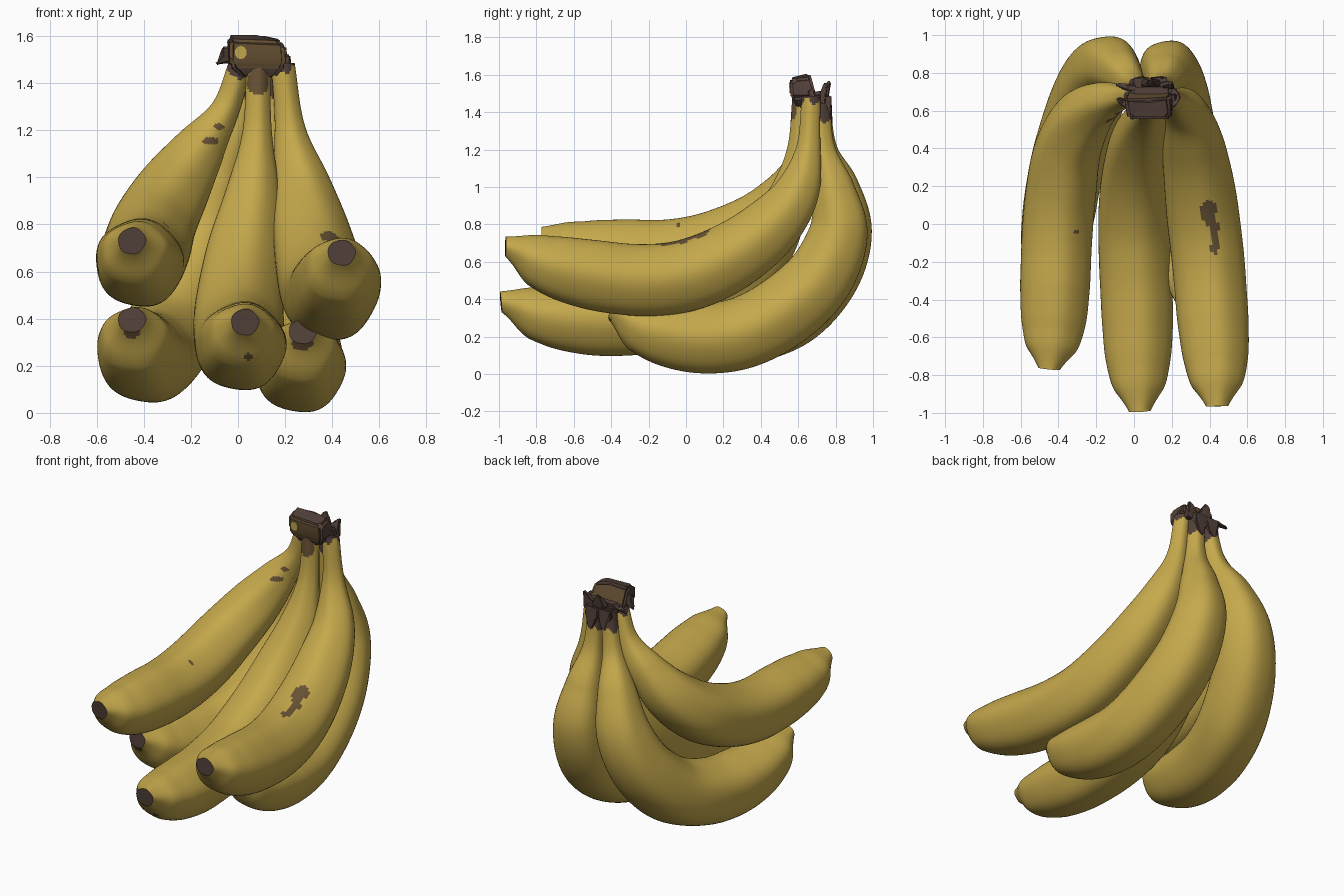
import bpy, bmesh, math, random
from mathutils import Vector

random.seed(4)
if "Cube" in bpy.data.objects:
    bpy.data.objects.remove(bpy.data.objects["Cube"])


def material(name, rgb):
    m = bpy.data.materials.new(name)
    m.use_nodes = True
    m.diffuse_color = (*rgb, 1)
    bsdf = m.node_tree.nodes["Principled BSDF"]
    bsdf.inputs["Base Color"].default_value = (*rgb, 1)
    bsdf.inputs["Roughness"].default_value = 0.7
    return m


peel = material("peel_yellow", (0.56, 0.395, 0.072))
dark = material("dark_brown", (0.085, 0.052, 0.042))
bruise = material("bruise_brown", (0.14, 0.085, 0.035))
PALETTE = (peel, dark, bruise)


def finish(name, bm, angle):
    bmesh.ops.recalc_face_normals(bm, faces=bm.faces[:])
    mesh = bpy.data.meshes.new(name)
    bm.to_mesh(mesh)
    bm.free()
    ob = bpy.data.objects.new(name, mesh)
    bpy.context.collection.objects.link(ob)
    for m in PALETTE:
        mesh.materials.append(m)
    bpy.ops.object.select_all(action="DESELECT")
    ob.select_set(True)
    bpy.context.view_layer.objects.active = ob
    bpy.ops.object.shade_smooth_by_angle(angle=math.radians(angle))
    return ob


def spline(pts, s):
    """Smooth value at s in 0..1 through evenly spaced control values."""
    n = len(pts) - 1
    i = min(int(s * n), n - 1)
    f = s * n - i
    b, c = pts[i], pts[i + 1]
    a = pts[i - 1] if i else b * 2 - c
    d = pts[i + 2] if i + 2 <= n else c * 2 - b
    return b + (c - a) * (f / 2) + (a * 2 - b * 5 + c * 4 - d) * (f * f / 2) \
        + (b * 3 - a - c * 3 + d) * (f ** 3 / 2)


# Thickness from blossom tip to stem
GIRTH = [.058, .15, .183, .19, .192, .19, .178, .156, .114, .062, .05]
RINGS, SIDES = 200, 64


def banana(name, path, spots=(), brown_from=0.975, scale=1.0, neck=0.0):
    pts = [Vector(p) for p in path]
    fine = [spline(pts, k / 600) for k in range(601)]
    dist = [0.0]
    for p, q in zip(fine, fine[1:]):
        dist.append(dist[-1] + (q - p).length)
    # Even spacing along the length
    centres, k = [], 0
    for r in range(RINGS + 1):
        want = dist[-1] * r / RINGS
        while k < 599 and dist[k + 1] < want:
            k += 1
        f = (want - dist[k]) / (dist[k + 1] - dist[k])
        centres.append(fine[k].lerp(fine[k + 1], f))
    bm = bmesh.new()
    rings = []
    for r, c in enumerate(centres):
        t = (centres[min(r + 1, RINGS)] - centres[max(r - 1, 0)]).normalized()
        u = Vector((1, 0, 0))
        u = (u - t * u.dot(t)).normalized()
        v = t.cross(u)
        s = r / RINGS
        bow = math.sin(math.pi * s)
        rad = spline(GIRTH, min(1, s + neck * s * bow)) * (1 + (scale - 1) * bow)
        # Blunt tips: rounded shoulder, wider sideways, end turned upright
        rad += 0.009 * math.exp(-((s - 0.055) / 0.03) ** 2)
        wide = 1 + 0.13 * math.exp(-(s / 0.14) ** 2) * min(1, s / 0.05)
        upright = 0.4 * max(0, 1 - s / 0.08)
        ring = []
        for j in range(SIDES):
            a = math.tau * j / SIDES
            w = rad * (1 + 0.022 * math.cos(5 * a + 0.6))
            co = c + u * (w * wide * math.cos(a)) + v * (w * math.sin(a))
            co.y -= upright * (co.z - c.z)
            ring.append(bm.verts.new(co))
        rings.append(ring)
    for r in range(RINGS):
        for j in range(SIDES):
            k = (j + 1) % SIDES
            f = bm.faces.new((rings[r][j], rings[r][k], rings[r + 1][k], rings[r + 1][j]))
            a = math.tau * j / SIDES
            s = r / RINGS + 0.006 * math.sin(3 * a) + 0.004 * math.sin(5 * a + 1)
            m = f.calc_center_median()
            if s > brown_from:
                f.material_index = 1
            for centre, size in spots:
                d = m - Vector(centre)
                wob = 1 + 0.2 * math.sin(m.y * 50 + m.z * 30)
                if sum((d[i] / size[i]) ** 2 for i in range(3)) < wob:
                    f.material_index = 2
    # Sunken blossom scar and stem end
    tip = bm.faces.new(rings[0])
    tip.material_index = 1
    bmesh.ops.inset_individual(bm, faces=[tip], thickness=0.02, depth=-0.012)
    bm.faces.new(rings[-1]).material_index = 1
    return finish(name, bm, 50)


banana("left_banana",
       [(.44, -.965, .68), (.43, -.72, .58), (.41, -.45, .52), (.39, -.2, .5), (.365, .02, .53),
        (.34, .23, .62), (.31, .425, .76), (.275, .58, .945), (.225, .65, 1.17), (.19, .67, 1.48)],
       [((.395, .06, .76), (.042, .075, .1)), ((.428, -.07, .7), (.022, .1, .1))], 0.985, neck=0.035)
banana("middle_banana",
       [(.03, -.99, .385), (.02, -.76, .315), (.015, -.5, .285), (.005, -.24, .295), (0, 0, .35),
        (.005, .22, .475), (.025, .41, .67), (.06, .54, .92), (.08, .6, 1.18), (.085, .62, 1.48)],
       [((.045, -.93, .235), (.02, .08, .018)), ((.085, .555, 1.41), (.06, .05, .06))], 0.985, neck=0.06)
banana("right_banana",
       [(-.45, -.765, .73), (-.43, -.55, .665), (-.42, -.3, .64), (-.41, -.06, .64), (-.39, .17, .69),
        (-.355, .39, .795), (-.275, .555, .945), (-.165, .645, 1.12), (-.055, .67, 1.29), (.01, .66, 1.48)],
       [((-.12, .575, 1.155), (.035, .1, .018)), ((-.08, .615, 1.215), (.025, .08, .014)),
        ((-.305, -.04, .8), (.012, .009, .06))], scale=0.97)
banana("back_right_banana",
       [(-.45, -.38, .395), (-.43, -.16, .29), (-.4, .07, .24), (-.355, .32, .25), (-.285, .56, .34),
        (-.21, .75, .54), (-.14, .835, .77), (-.075, .81, 1.0), (-.005, .745, 1.2), (.045, .72, 1.47)],
       [((-.45, -.36, .34), (.04, .06, .025))], 0.945, scale=1.03, neck=0.035)
banana("back_left_banana",
       [(.275, -.41, .345), (.275, -.2, .24), (.268, .04, .192), (.255, .28, .212), (.232, .51, .325),
        (.205, .71, .51), (.183, .815, .75), (.165, .79, .98), (.145, .735, 1.2), (.13, .72, 1.47)],
       [((.26, .71, 1.02), (.1, .012, .014)), ((.275, -.39, .295), (.045, .06, .025))], 0.945, neck=0.035)


def chunk(name, points, bevel=0.012, rough=0.006):
    """Woody lump: softened hull around a few points."""
    bm = bmesh.new()
    for p in points:
        bm.verts.new(p)
    res = bmesh.ops.convex_hull(bm, input=bm.verts[:])
    bmesh.ops.delete(bm, geom=res["geom_interior"], context="VERTS")
    bmesh.ops.dissolve_limit(bm, angle_limit=0.1, verts=bm.verts[:], edges=bm.edges[:])
    bmesh.ops.bevel(bm, geom=bm.edges[:], offset=bevel, segments=2, affect="EDGES")
    for v in bm.verts:
        v.co += Vector([random.uniform(-rough, rough) for _ in range(3)]) * 0.5
    for f in bm.faces:
        f.material_index = 1
    return finish(name, bm, 40)


# Cut face of the crown, flaring over the stems
block = chunk("crown_block",
              [(x, y, z) for x, y, z in (
                  (-.035, .56, 1.475), (.2, .56, 1.475), (-.03, .555, 1.585), (.195, .555, 1.575),
                  (.03, .6, 1.415), (.15, .6, 1.415),
                  (-.05, .66, 1.605), (.08, .66, 1.61), (.18, .67, 1.585),
                  (-.04, .7, 1.47), (.21, .7, 1.48))], 0.014, 0.003)
for f in block.data.polygons:
    if abs(f.normal.y) > 0.7 and 1.46 < f.center.z < 1.585 and f.center.x > -.03:
        f.material_index = 2

# Old scar plate on the front of the crown
bm = bmesh.new()
bmesh.ops.create_circle(bm, cap_ends=True, segments=10, radius=0.026)
for v in bm.verts:
    v.co = Vector((.012 + v.co.x, .552 - v.co.y * .05, 1.53 + v.co.y * 1.1))
ext = bmesh.ops.extrude_face_region(bm, geom=bm.faces[:])
for v in ext["geom"]:
    if isinstance(v, bmesh.types.BMVert):
        v.co.y += 0.009
finish("crown_scar", bm, 30)

# Woody core joining the stems
chunk("crown_core", [(x, y, z) for x in (-.02, .2) for y in (.64, .745) for z in (1.44, 1.51)], 0.02)

# Torn dry flaps: base centre, half width, tip
FLAPS = {
    "right_flap": ((-.025, .64, 1.53), .04, (-.08, .66, 1.485)),
    "right_twig": ((-.01, .72, 1.5), .02, (-.085, .735, 1.49)),
    "back_flap": ((.09, .74, 1.47), .05, (.08, .765, 1.56)),
    "back_left_flap": ((.17, .73, 1.47), .04, (.19, .745, 1.55)),
    "back_drip": ((.13, .76, 1.46), .045, (.14, .772, 1.34)),
    "back_right_drip": ((.04, .755, 1.46), .045, (.045, .772, 1.36)),
    "left_flap": ((.185, .67, 1.5), .035, (.215, .68, 1.47)),
}
for name, (base, half, tip) in FLAPS.items():
    b, t = Vector(base), Vector(tip)
    corners = [b + Vector((half * i, 0.016 * j, half * 0.6 * k))
               for i in (-1, 1) for j in (-1, 1) for k in (-1, 1)]
    ends = [t + Vector((0.014 * i, 0.01 * j, 0.008 * i)) for i in (-1, 1) for j in (-1, 1)]
    chunk(name, corners + ends, 0.005, 0.004)
